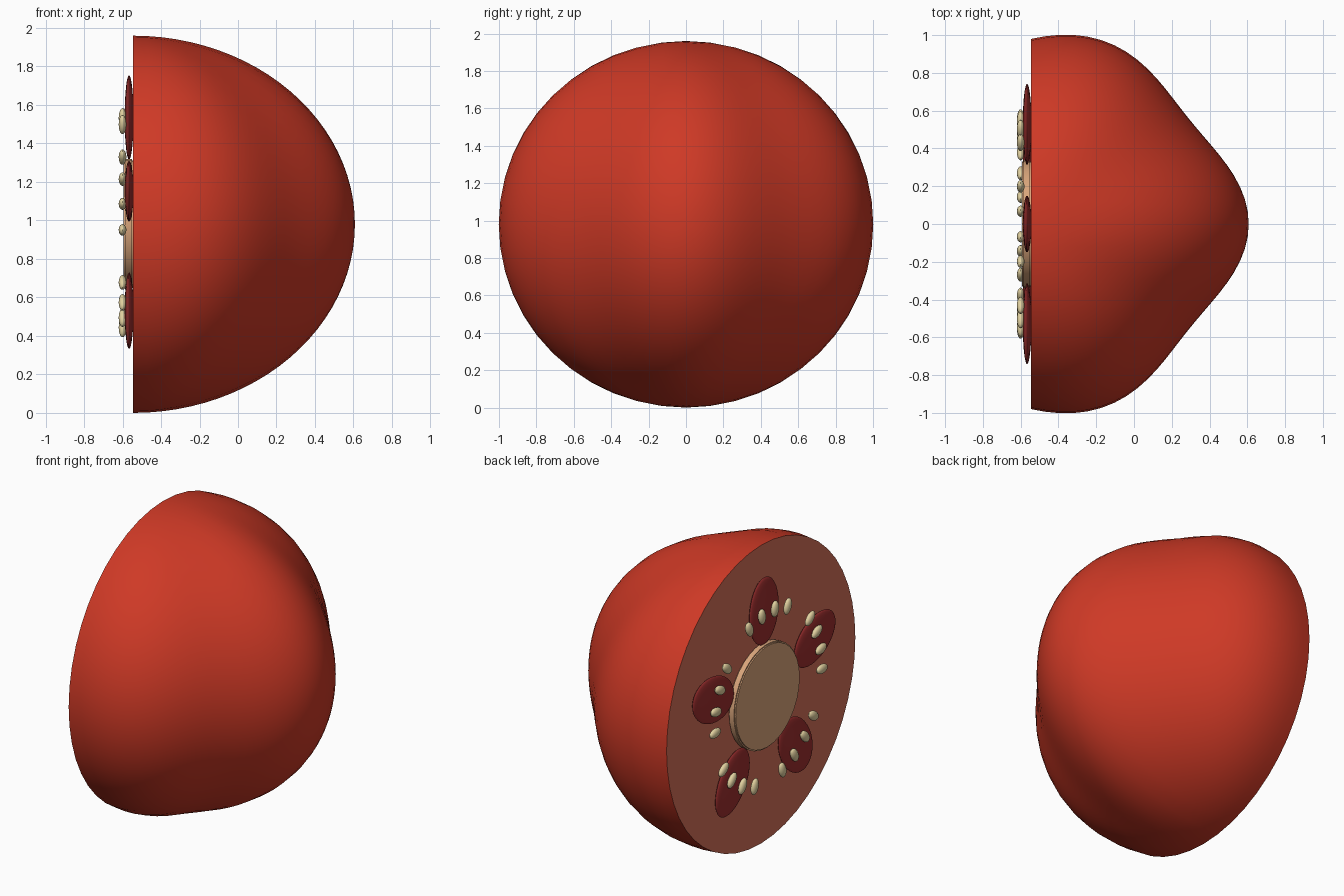
import bpy, bmesh, math
from mathutils import Matrix, Vector

if "Cube" in bpy.data.objects:
    bpy.data.objects.remove(bpy.data.objects["Cube"])

CUT_X, MID_Z = -0.545, 0.98


def material(name, rgb):
    m = bpy.data.materials.new(name)
    m.diffuse_color = (*rgb, 1)
    m.use_nodes = True
    m.node_tree.nodes["Principled BSDF"].inputs["Base Color"].default_value = m.diffuse_color
    return m


skin = material("red skin", (0.62, 0.041, 0.019))
flesh = material("pale red flesh", (0.66, 0.16, 0.10))
gel = material("dark red gel", (0.34, 0.028, 0.028))
pith = material("tan core", (0.70, 0.38, 0.20))
seed_mat = material("cream seed", (0.76, 0.64, 0.35))


def add_object(name, bm, *mats):
    mesh = bpy.data.meshes.new(name)
    bm.to_mesh(mesh)
    bm.free()
    for m in mats:
        mesh.materials.append(m)
    ob = bpy.data.objects.new(name, mesh)
    bpy.context.collection.objects.link(ob)
    bpy.ops.object.select_all(action='DESELECT')
    ob.select_set(True)
    bpy.context.view_layer.objects.active = ob
    bpy.ops.object.shade_smooth_by_angle(angle=math.radians(40))
    return ob


def pod(name, mat, angle, radius, x, size, segs, rings):
    """Ellipsoid on the cut face, its long axis pointing away from the centre."""
    bm = bmesh.new()
    bmesh.ops.create_uvsphere(bm, u_segments=segs, v_segments=rings, radius=1)
    # pole along x, so the broad side faces outwards
    bm.transform(Matrix.Rotation(math.pi / 2, 4, 'Y'))
    bm.transform(Matrix.Translation((x, 0, MID_Z))
                 @ Matrix.Rotation(angle, 4, 'X')
                 @ Matrix.Translation((0, 0, radius))
                 @ Matrix.Diagonal((*size, 1)))
    return add_object(name, bm, mat)


# Half fruit: a hemisphere with five soft lobes around the upright axis
bm = bmesh.new()
bmesh.ops.create_uvsphere(bm, u_segments=48, v_segments=48, radius=0.98)
bm.transform(Matrix.Rotation(math.pi / 2, 4, 'Y'))
bmesh.ops.delete(bm, geom=[v for v in bm.verts if v.co.x < -1e-4], context='VERTS')
for v in bm.verts:
    c = v.co
    on_rim = abs(c.x) < 1e-4
    lobe = 1 if on_rim else 1 + 0.05 * math.cos(5 * math.atan2(c.y, c.x))
    v.co = Vector((CUT_X + (0 if on_rim else c.x * lobe * 1.12), c.y * lobe, c.z + MID_Z))
# Flat cut face
rim = [e for e in bm.edges if e.is_boundary]
cap = bmesh.ops.contextual_create(bm, geom=rim)["faces"]
bmesh.ops.recalc_face_normals(bm, faces=bm.faces)
for f in cap:
    f.material_index = 1
add_object("half_fruit", bm, skin, flesh)

# Round core in the middle of the cut
bm = bmesh.new()
bmesh.ops.create_cone(bm, cap_ends=True, segments=32, radius1=0.34, radius2=0.34, depth=0.05)
ends = [e for e in bm.edges if abs(e.verts[0].co.z - e.verts[1].co.z) < 1e-4]
bmesh.ops.bevel(bm, geom=ends, offset=0.008, segments=2, affect='EDGES')
bm.transform(Matrix.Translation((CUT_X - 0.024, 0, MID_Z)) @ Matrix.Rotation(math.pi / 2, 4, 'Y'))
add_object("core", bm, pith)

# Five gel pockets with four seeds fanned over each
for i in range(5):
    a = i * math.tau / 5
    pod(f"gel_pocket_{i + 1}", gel, a, 0.555, CUT_X - 0.021, (0.023, 0.15, 0.22), 32, 16)
    for j in range(4):
        b = a + math.radians(14 * (j - 1.5))
        pod(f"seed_{i * 4 + j + 1}", seed_mat, b, 0.555, CUT_X - 0.055, (0.02, 0.03, 0.053), 16, 10)
